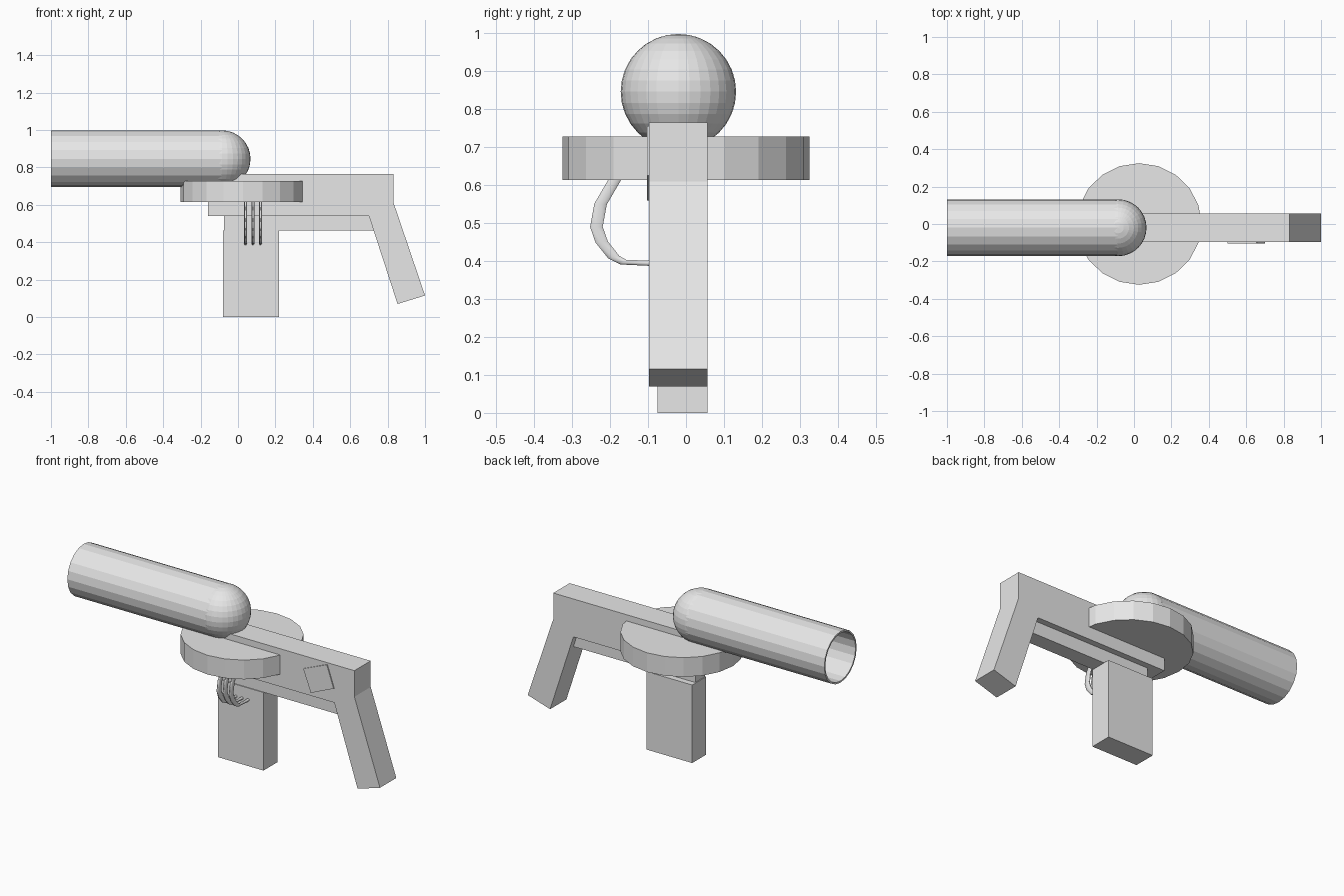
import bpy, bmesh
from math import pi
from mathutils import Matrix

if "Cube" in bpy.data.objects:
    bpy.data.objects.remove(bpy.data.objects["Cube"])

GREY = (0.8, 0.8, 0.8, 1)
mat = bpy.data.materials.new("light grey")
mat.use_nodes = True
mat.diffuse_color = GREY
mat.node_tree.nodes["Principled BSDF"].inputs["Base Color"].default_value = GREY


def add(name, data):
    data.materials.append(mat)
    ob = bpy.data.objects.new(name, data)
    bpy.context.collection.objects.link(ob)
    return ob


def finish(name, bm):
    bmesh.ops.recalc_face_normals(bm, faces=bm.faces)
    me = bpy.data.meshes.new(name)
    bm.to_mesh(me)
    bm.free()
    return add(name, me)


def slab(name, profile, y0, y1):
    """Extrude an x-z outline from y0 to y1."""
    bm = bmesh.new()
    face = bm.faces.new([bm.verts.new((x, y0, z)) for x, z in profile])
    ext = bmesh.ops.extrude_face_region(bm, geom=[face])
    moved = [g for g in ext["geom"] if isinstance(g, bmesh.types.BMVert)]
    bmesh.ops.translate(bm, verts=moved, vec=(0, y1 - y0, 0))
    return finish(name, bm)


def rect(x0, x1, z0, z1):
    return [(x0, z0), (x1, z0), (x1, z1), (x0, z1)]


# Body with slanted rear grip
slab("body_and_grip", [(-0.16, 0.54), (0.70, 0.54), (0.853, 0.07), (1.0, 0.115),
                       (0.832, 0.61), (0.832, 0.765), (-0.16, 0.765)], -0.097, 0.056)

# Narrow rail under the body, and the magazine below it
slab("lower_rail", [(-0.075, 0.462), (0.728, 0.462), (0.702, 0.545), (-0.075, 0.545)],
     -0.07, 0.02)
slab("magazine", rect(-0.08, 0.22, 0, 0.463), -0.075, 0.056)

# Tilted plate on the front side
slab("side_plate", [(0.5, 0.69), (0.55, 0.56), (0.70, 0.625), (0.655, 0.755)],
     -0.103, -0.096)

# Flat drum around the body
bm = bmesh.new()
bmesh.ops.create_cone(bm, cap_ends=True, segments=20, radius1=1, radius2=1, depth=1,
                      matrix=Matrix.Translation((0.027, 0, 0.671))
                      @ Matrix.Diagonal((0.334, 0.325, 0.114, 1)))
finish("drum", bm)

# Hollow barrel, open at the muzzle
R, CY, CZ = 0.152, -0.02, 0.846
BACK = -0.085
bm = bmesh.new()
place = (Matrix.Translation(((BACK - 1) / 2, CY, CZ)) @ Matrix.Rotation(pi / 2, 4, "Y"))
bmesh.ops.create_cone(bm, cap_ends=False, segments=20, radius1=R, radius2=R,
                      depth=1 + BACK, matrix=place)
barrel = finish("barrel", bm)
wall = barrel.modifiers.new("wall", "SOLIDIFY")
wall.thickness = 0.01
wall.offset = -1

# Round rear end of the barrel
bm = bmesh.new()
bmesh.ops.create_uvsphere(bm, u_segments=32, v_segments=16, radius=R,
                          matrix=Matrix.Translation((BACK, CY, CZ)))
finish("barrel_dome", bm)

# Three bent wires between drum and magazine, flattened along y
STRETCH = 2.4
PATH = [(-0.175, 0.64), (-0.19, 0.61), (-0.225, 0.55), (-0.236, 0.49), (-0.222, 0.45),
        (-0.19, 0.41), (-0.165, 0.397), (-0.07, 0.393)]
for i, x in enumerate((0.04, 0.08, 0.12)):
    cu = bpy.data.curves.new("wire", "CURVE")
    cu.dimensions = "3D"
    cu.bevel_depth = 0.008
    cu.bevel_resolution = 1
    cu.use_fill_caps = True
    sp = cu.splines.new("POLY")
    sp.points.add(len(PATH) - 1)
    for p, (y, z) in zip(sp.points, PATH):
        p.co = (x, y / STRETCH, z, 1)
    wire = add(f"trigger_wire_{i + 1}", cu)
    wire.scale.y = STRETCH
